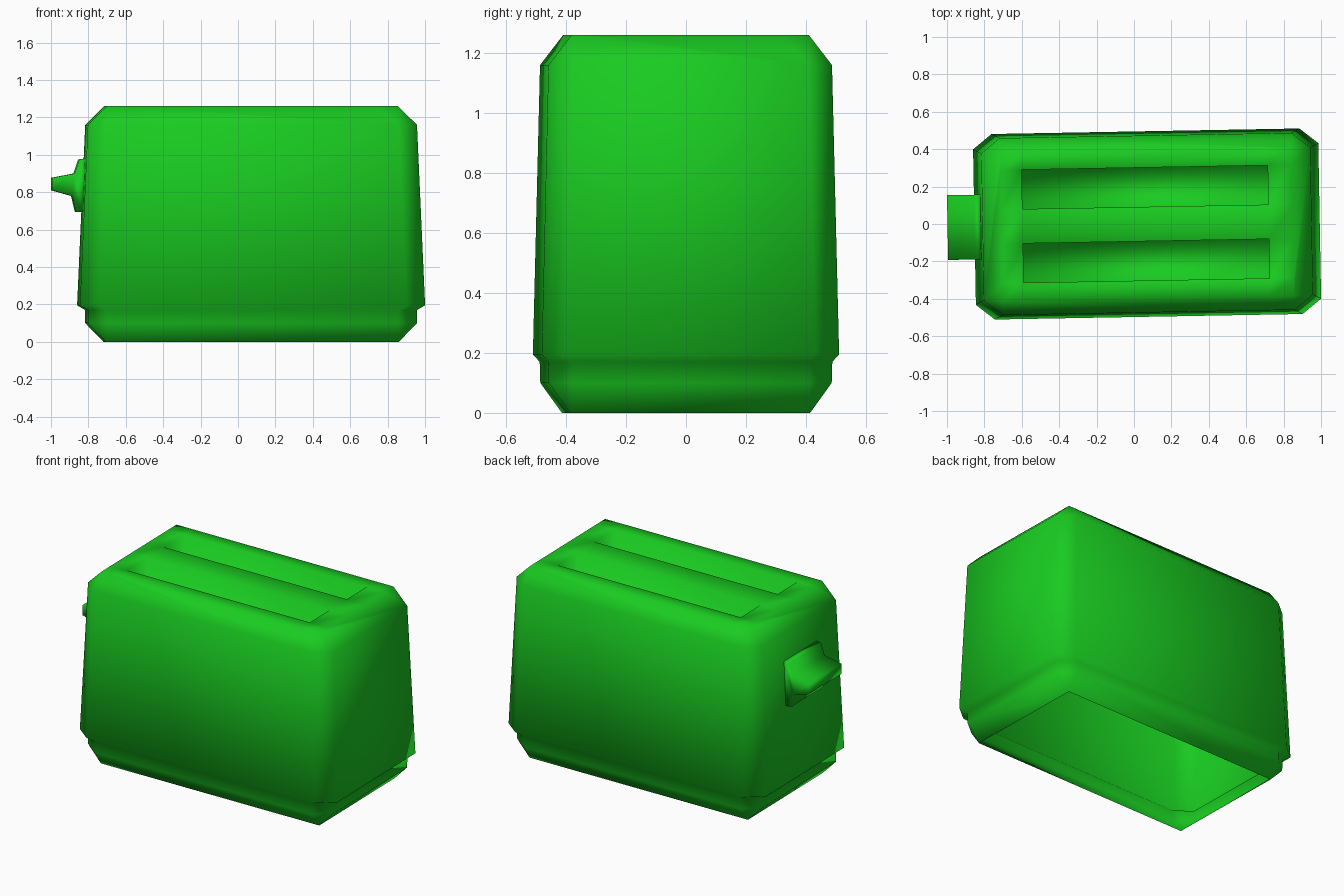
import bpy, bmesh

if "Cube" in bpy.data.objects:
    bpy.data.objects.remove(bpy.data.objects["Cube"])

green = bpy.data.materials.new("green_enamel")
green.diffuse_color = (0.01, 0.6, 0.015, 1)
green.use_nodes = True
green.node_tree.nodes["Principled BSDF"].inputs["Base Color"].default_value = green.diffuse_color
CX, TILT = 0.07, 0.018          # whole toaster sits slightly off-axis


def finish(bm, name):
    bmesh.ops.recalc_face_normals(bm, faces=bm.faces[:])
    me = bpy.data.meshes.new(name)
    bm.to_mesh(me)
    bm.free()
    me.materials.append(green)
    ob = bpy.data.objects.new(name, me)
    bpy.context.collection.objects.link(ob)
    ob.location.x = CX
    ob.rotation_euler.z = TILT
    for p in me.polygons:
        p.use_smooth = True
    return ob


def octagon(bm, hx, hy, z, cx=0.1, cy=0.08):
    ring = []
    for i, (sx, sy) in enumerate(((1, -1), (1, 1), (-1, 1), (-1, -1))):
        pair = [(sx * hx, sy * (hy - cy), z), (sx * (hx - cx), sy * hy, z)]
        if i % 2 == 0:
            pair.reverse()
        ring += [bm.verts.new(p) for p in pair]
    return ring


def cap_ring(bm, sides, ring):
    # sides: vertex runs of a rectangle, joined to an octagon with corner triangles
    for k, run in enumerate(sides):
        bm.faces.new([ring[2 * k], ring[2 * k + 1], run[0]])
        bm.faces.new([ring[2 * k + 1], ring[(2 * k + 2) % 8]] + run[::-1])


# Body shell: stacked octagons, open underneath
bm = bmesh.new()
rings = [octagon(bm, *r) for r in ((0.88, 0.472, 0.10), (0.88, 0.474, 0.17),
                                   (0.923, 0.496, 0.195), (0.88, 0.473, 1.16))]
for lo, hi in zip(rings, rings[1:]):
    for i in range(8):
        j = (i + 1) % 8
        bm.faces.new([lo[i], lo[j], hi[j], hi[i]])

# Open bottom rim
rim = [bm.verts.new((sx * 0.783, sy * 0.40, 0))
       for sx, sy in ((1, -1), (1, 1), (-1, 1), (-1, -1))]
cap_ring(bm, [[rim[k], rim[(k + 1) % 4]] for k in range(4)], rings[0])

# Top panel as a grid, with two bread slots sunk into it
xs = (-0.778, -0.665, 0.65, 0.778)
ys = (-0.396, -0.302, -0.092, 0.092, 0.302, 0.396)
g = [[bm.verts.new((x, y, 1.26)) for y in ys] for x in xs]
slots = []
for i in range(3):
    for j in range(5):
        f = bm.faces.new([g[i][j], g[i + 1][j], g[i + 1][j + 1], g[i][j + 1]])
        if i == 1 and j in (1, 3):
            slots.append(f)
cap_ring(bm, [g[3], [r[5] for r in g][::-1], g[0][::-1], [r[0] for r in g]], rings[-1])
for f in slots:
    floor = [bm.verts.new((v.co.x, v.co.y, 0.76)) for v in f.verts]
    top = list(f.verts)
    bm.faces.remove(f)
    bm.faces.new(floor)
    for i in range(4):
        j = (i + 1) % 4
        bm.faces.new([top[i], top[j], floor[j], floor[i]])
finish(bm, "toaster_body")

# Lever: side profile (x, z) extruded across y
profile = [(-0.822, 0.98), (-0.855, 0.975), (-0.88, 0.90), (-1.0, 0.877),
           (-1.0, 0.81), (-0.893, 0.78), (-0.872, 0.693), (-0.834, 0.693)]
bm = bmesh.new()
ends = [[bm.verts.new((x - CX + 0.003, y, z)) for x, z in profile] for y in (-0.173, 0.173)]
bm.faces.new(ends[0])
bm.faces.new(ends[1][::-1])
for i in range(8):
    j = (i + 1) % 8
    bm.faces.new([ends[0][i], ends[0][j], ends[1][j], ends[1][i]])
lever = finish(bm, "lever")
